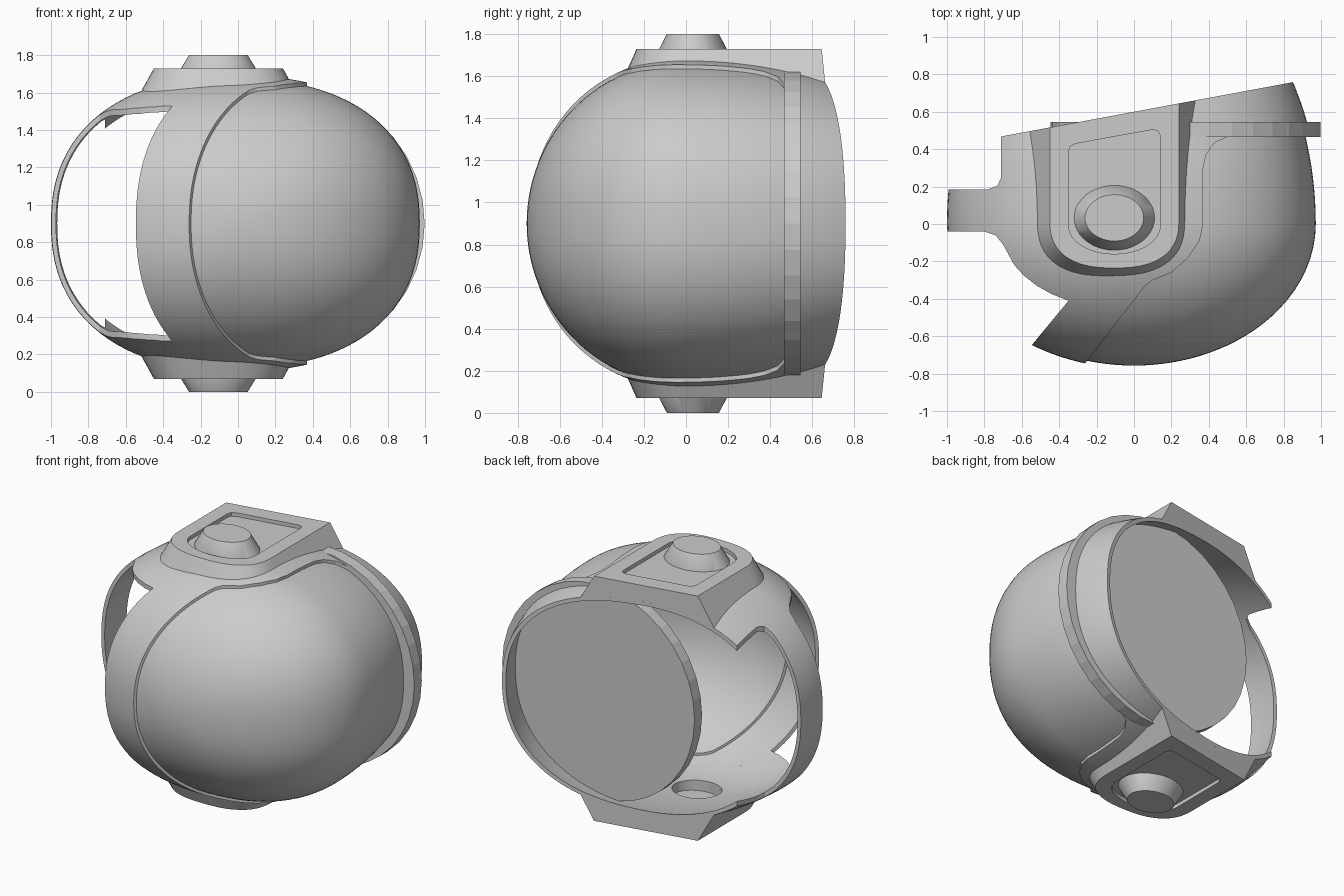
import bpy, bmesh, math
from mathutils import Vector

if "Cube" in bpy.data.objects:
    bpy.data.objects.remove(bpy.data.objects["Cube"])

MID = 0.9      # height of the symmetry plane
SLOPE = 0.186  # slant of the rear cut in plan


def make(name, bm):
    bmesh.ops.recalc_face_normals(bm, faces=bm.faces)
    me = bpy.data.meshes.new(name)
    bm.to_mesh(me)
    bm.free()
    ob = bpy.data.objects.new(name, me)
    bpy.context.collection.objects.link(ob)
    return ob


def rounded_body(name, a, front, back, c, n=2.3):
    """Squarish ellipsoid with a short front and a long back."""
    bm = bmesh.new()
    bmesh.ops.create_uvsphere(bm, u_segments=96, v_segments=56, radius=1)
    for v in bm.verts:
        d = v.co.normalized()
        b = front if d.y < 0 else back
        f = (abs(d.x / a) ** n + abs(d.z / c) ** n) ** (2 / n) + (d.y / b) ** 2
        v.co = d / math.sqrt(f) + Vector((0, 0, MID))
    return make(name, bm)


def loft(name, rings):
    """Closed solid from matching (x, y, z) rings."""
    bm = bmesh.new()
    vs = [[bm.verts.new(p) for p in r] for r in rings]
    n = len(vs[0])
    for lo, hi in zip(vs, vs[1:]):
        for i in range(n):
            j = (i + 1) % n
            bm.faces.new((lo[i], lo[j], hi[j], hi[i]))
    bm.faces.new(vs[0][::-1])
    bm.faces.new(vs[-1])
    return make(name, bm)


def prism(name, pts, z0, z1):
    return loft(name, [[(x, y, z) for x, y in pts] for z in (z0, z1)])


def oval(rx, ry, z, n=48):
    return [(-0.105 + rx * math.cos(2 * math.pi * i / n),
             0.033 + ry * math.sin(2 * math.pi * i / n), z) for i in range(n)]


def boolean(ob, cutter, op, keep=False):
    m = ob.modifiers.new("cut", 'BOOLEAN')
    m.operation, m.object, m.solver = op, cutter, 'EXACT'
    bpy.context.view_layer.objects.active = ob
    bpy.ops.object.modifier_apply(modifier=m.name)
    if not keep:
        bpy.data.objects.remove(cutter)


def smooth(ob, angle=30):
    bpy.ops.object.select_all(action='DESELECT')
    ob.select_set(True)
    bpy.context.view_layer.objects.active = ob
    bpy.ops.object.shade_smooth_by_angle(angle=math.radians(angle))


def mirrored(ob, name):
    bm = bmesh.new()
    bm.from_mesh(ob.data)
    for v in bm.verts:
        v.co.z = 2 * MID - v.co.z
    new = make(name, bm)
    smooth(new)


# outer shell: thin body trimmed to a plan outline
seam = [(-0.42, -0.95), (0.06, -0.33), (0.1, -0.3), (0.2, -0.26), (0.29, -0.18),
        (0.35, -0.09), (0.37, 0), (0.37, 0.3), (0.385, 0.37), (0.43, 0.435), (0.5, 0.465)]
plan = [(-0.71, 0.468), (-0.71, 0.25), (-0.73, 0.205), (-0.78, 0.185), (-1.1, 0.185),
        (-1.1, -0.04), (-0.8, -0.04), (-0.74, -0.06), (-0.7, -0.11), (-0.64, -0.22),
        (-0.59, -0.275), (-0.52, -0.33), (-0.44, -0.375), (-0.35, -0.41),
        (-0.64, -0.76), (-0.64, -0.95)] + seam + [(1.2, 0.465), (1.2, 0.6 + SLOPE * 1.2)]
shell = rounded_body("outer_shell", 1.0, 0.772, 1.44, 0.79)
inner = rounded_body("inner_cutter", 0.975, 0.75, 1.41, 0.765)
boolean(shell, inner, 'DIFFERENCE', keep=True)
boolean(shell, prism("plan_cutter", plan, -0.3, 2.1), 'INTERSECT')

# visor: slightly smaller body tucked under the shell along the seam
visor = rounded_body("visor", 0.972, 0.757, 1.41, 0.772)
boolean(visor, rounded_body("visor_cutter", 0.95, 0.735, 1.39, 0.75), 'DIFFERENCE')
tucked = [(x - 0.03, y) for x, y in seam] + [(1.2, 0.47), (1.2, -0.95)]
boolean(visor, prism("visor_plan", tucked, -0.3, 2.1), 'INTERSECT')

# back disc
bm = bmesh.new()
bmesh.ops.create_cone(bm, cap_ends=True, segments=36, radius1=0.722, radius2=0.722, depth=0.08)
for v in bm.verts:
    x, y, z = v.co
    v.co = (0.276 + x, 0.505 + z, MID + y)
make("back_disc", bm)


# tapered hub block, trimmed by the slanted rear plane
def hub_ring(z):
    o = 0.55 * (1.73 - z)
    pts = []
    for i in range(33):
        t = math.pi * (1 + i / 32)
        c, s = math.cos(t), math.sin(t)
        pts.append((-0.105 + (0.345 + o) * math.copysign(abs(c) ** 0.8, c),
                    0.02 - (0.255 + o * 0.8) * abs(s) ** 0.8, z))
    return pts + [(0.24 + o, 0.95, z), (-0.45 - o, 0.95, z)]


hub = loft("top_hub", [hub_ring(1.43), hub_ring(1.73)])
bm = bmesh.new()
bm.from_mesh(hub.data)
cut = bmesh.ops.bisect_plane(bm, geom=bm.verts[:] + bm.edges[:] + bm.faces[:],
                             plane_co=(0, 0.6, 0), plane_no=(-SLOPE, 1, 0), clear_outer=True)
bmesh.ops.holes_fill(bm, edges=[e for e in cut["geom_cut"] if isinstance(e, bmesh.types.BMEdge)])
bmesh.ops.recalc_face_normals(bm, faces=bm.faces)
bm.to_mesh(hub.data)
bm.free()
boolean(hub, inner, 'DIFFERENCE')

# sunken panel on the hub
panel = [(-0.105 + 0.245 * math.cos(t), -0.01 + 0.15 * math.sin(t))
         for t in [math.pi * (1 + i / 24) for i in range(25)]]
panel += [(0.14, 0.475), (0.125, 0.5), (0.095, 0.503), (-0.31, 0.43), (-0.34, 0.415), (-0.35, 0.39)]
boolean(hub, prism("panel_cutter", panel, 1.705, 1.85), 'DIFFERENCE')

# oval knob with a hollow underside
knob = loft("top_knob", [oval(0.215, 0.173, 1.69), oval(0.215, 0.173, 1.705), oval(0.157, 0.124, 1.8)])
for part in (hub, knob, shell):
    for flip in ((False, True) if part is shell else (False,)):
        z0, z1 = (0.07, 0.3) if flip else (1.5, 1.73)
        boolean(part, loft("pocket_cutter", [oval(0.165, 0.13, z0), oval(0.165, 0.13, z1)]), 'DIFFERENCE')

for ob in (shell, visor, hub, knob):
    smooth(ob)
mirrored(hub, "bottom_hub")
mirrored(knob, "bottom_knob")
